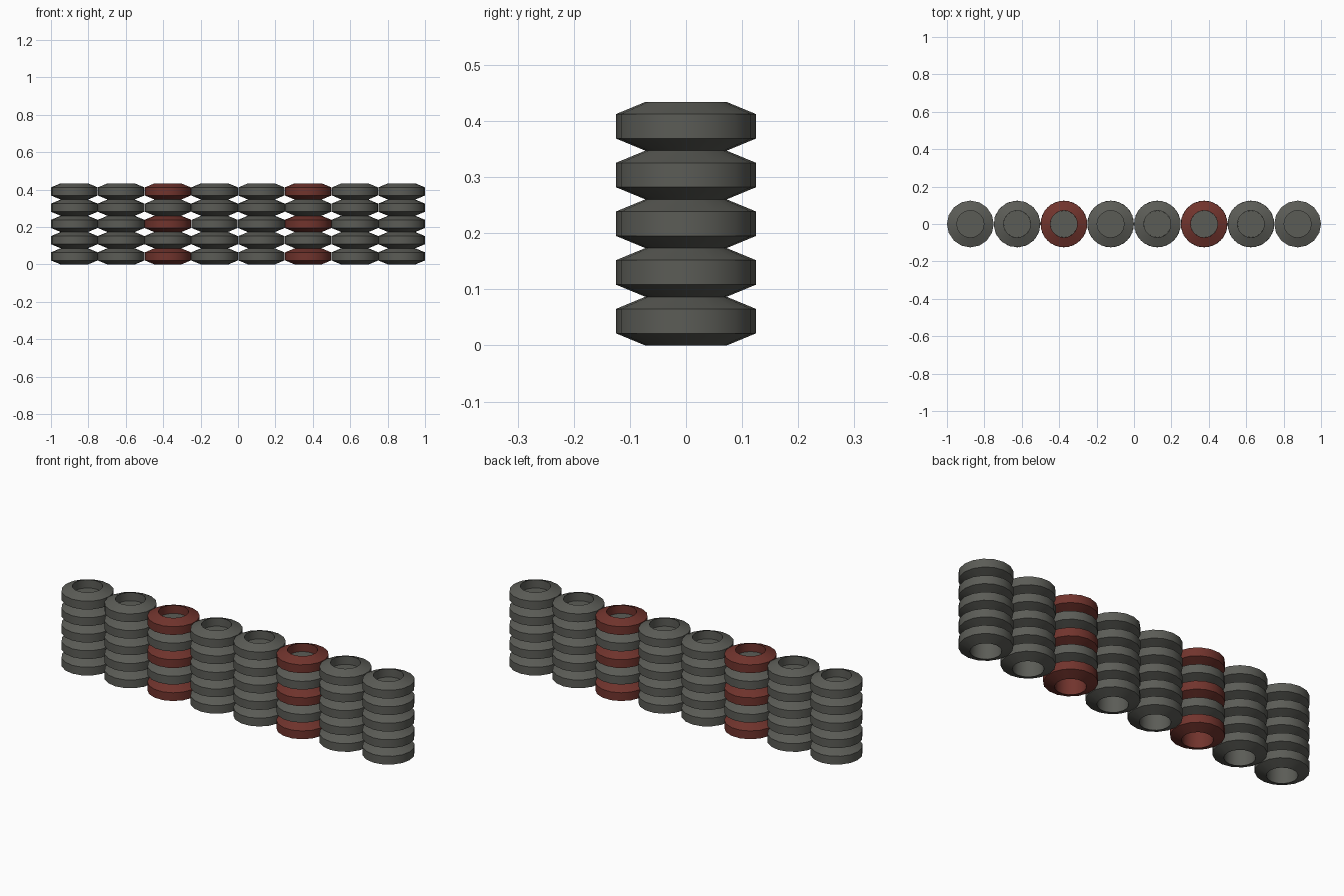
import bpy, bmesh, math, random

if "Cube" in bpy.data.objects:
    bpy.data.objects.remove(bpy.data.objects["Cube"])

random.seed(4)
SIDES, R_OUT, R_IN, H = 16, 0.125, 0.0725, 0.0868


def material(name, rgb):
    m = bpy.data.materials.new(name)
    m.diffuse_color = (*rgb, 1)
    m.use_nodes = True
    m.node_tree.nodes["Principled BSDF"].inputs["Base Color"].default_value = m.diffuse_color
    return m


rubber = material("dark grey rubber", (0.105, 0.107, 0.094))
red = material("dull red rubber", (0.165, 0.034, 0.026))


def finish(bm, name, mat, loc, turn=0):
    bmesh.ops.recalc_face_normals(bm, faces=bm.faces)
    me = bpy.data.meshes.new(name)
    bm.to_mesh(me)
    bm.free()
    me.materials.append(mat)
    ob = bpy.data.objects.new(name, me)
    bpy.context.collection.objects.link(ob)
    ob.location = loc
    ob.rotation_euler.z = turn
    bpy.ops.object.select_all(action='DESELECT')
    ob.select_set(True)
    bpy.context.view_layer.objects.active = ob
    bpy.ops.object.shade_smooth_by_angle(angle=math.radians(35))
    return ob


def tyre(name, mat, loc, turn):
    # ring-shaped lathe: sloping side walls, flat tread, straight inner wall
    profile = [(R_IN, 0), (R_OUT, H * 0.25), (R_OUT, H * 0.75), (R_IN, H)]
    bm = bmesh.new()
    rings = []
    for r, z in profile:
        rings.append([bm.verts.new((r * math.cos(2 * math.pi * i / SIDES),
                                    r * math.sin(2 * math.pi * i / SIDES), z))
                      for i in range(SIDES)])
    for k in range(4):
        a, b = rings[k], rings[(k + 1) % 4]
        for i in range(SIDES):
            j = (i + 1) % SIDES
            bm.faces.new((a[i], a[j], b[j], b[i]))
    finish(bm, name, mat, loc, turn)


# eight stacks of five tyres, alternating red in the third and sixth stack
for s in range(8):
    x = -0.875 + 0.25 * s
    for level in range(5):
        is_red = s in (2, 5) and level % 2 == 0
        turn = random.choice((0, 0, 0.5, 0.25)) * 2 * math.pi / SIDES
        if s in (0, 7):
            turn = 0
        tyre(f"tyre_{s + 1}_{level + 1}", red if is_red else rubber,
             (x, 0, H * level), turn)
    # recessed disc closing the stack inside the top tyre
    bm = bmesh.new()
    bmesh.ops.create_circle(bm, cap_ends=True, radius=R_IN, segments=SIDES)
    finish(bm, f"stack_plug_{s + 1}", rubber, (x, 0, H * 4.5))
